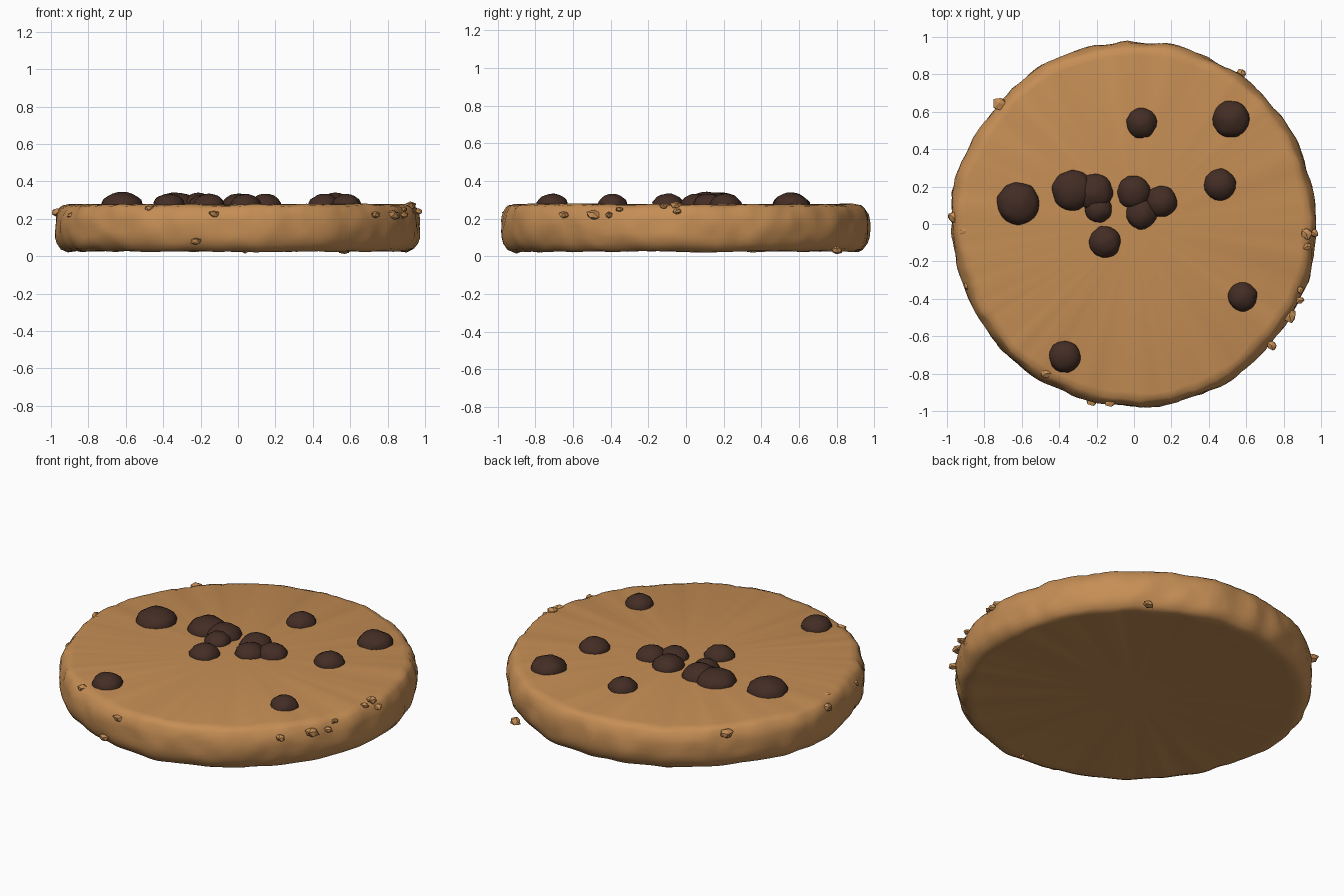
import bpy, bmesh, math, random
from mathutils import Vector, noise

if "Cube" in bpy.data.objects:
    bpy.data.objects.remove(bpy.data.objects["Cube"])

random.seed(4)


def material(name, rgb):
    m = bpy.data.materials.new(name)
    m.diffuse_color = (*rgb, 1)
    m.use_nodes = True
    m.node_tree.nodes["Principled BSDF"].inputs["Base Color"].default_value = m.diffuse_color
    return m


dough = material("baked dough", (0.56, 0.27, 0.09))
chocolate = material("dark chocolate", (0.056, 0.026, 0.018))


def finish(bm, name, mat, smooth=True):
    bmesh.ops.recalc_face_normals(bm, faces=bm.faces)
    for f in bm.faces:
        f.smooth = smooth
    me = bpy.data.meshes.new(name)
    bm.to_mesh(me)
    bm.free()
    me.materials.append(mat)
    ob = bpy.data.objects.new(name, me)
    bpy.context.collection.objects.link(ob)
    return ob


# Cookie body: lumpy rounded rim, closed by a fan at top and bottom
profile = [(0.87, 0.03), (0.91, 0.026), (0.94, 0.04), (0.96, 0.07), (0.97, 0.10),
           (0.973, 0.13), (0.973, 0.16), (0.971, 0.19), (0.965, 0.22),
           (0.95, 0.25), (0.935, 0.266), (0.90, 0.275)]
N = 180
bm = bmesh.new()
rings = []
for r, z in profile:
    ring = []
    for i in range(N):
        a = 2 * math.pi * i / N
        p = Vector((r * math.cos(a), r * math.sin(a), z))
        wide = noise.noise(Vector((p.x * 3, p.y * 3, 0.5)))
        fine = noise.noise(p * 9)
        grain = noise.noise(p * 22)
        rr = r + 0.014 * wide + 0.012 * fine + 0.005 * grain
        zz = z + 0.008 * noise.noise(p * 6 + Vector((7, 2, 5))) + 0.004 * grain
        ring.append(bm.verts.new((rr * math.cos(a), rr * math.sin(a), zz)))
    rings.append(ring)
for lo, hi in zip(rings, rings[1:]):
    for i in range(N):
        j = (i + 1) % N
        bm.faces.new((lo[i], lo[j], hi[j], hi[i]))
for ring, z in ((rings[0], 0.03), (rings[-1], 0.275)):
    hub = bm.verts.new((0, 0, z))
    for i in range(N):
        bm.faces.new((hub, ring[i], ring[(i + 1) % N]))
finish(bm, "cookie_body", dough)

# Chocolate chips: slightly lumpy domes sunk in the top (x, y, radius)
chips = [(0.04, 0.54, 0.082), (0.52, 0.56, 0.10), (0.46, 0.21, 0.085),
         (-0.62, 0.11, 0.115), (-0.33, 0.18, 0.11), (-0.21, 0.17, 0.10),
         (-0.19, 0.08, 0.072), (0.0, 0.17, 0.09), (0.145, 0.12, 0.085),
         (0.04, 0.055, 0.083), (-0.155, -0.095, 0.085), (0.58, -0.39, 0.08),
         (-0.37, -0.71, 0.086)]
for k, (x, y, r) in enumerate(chips):
    bm = bmesh.new()
    bmesh.ops.create_icosphere(bm, subdivisions=3, radius=1)
    for v in bm.verts:
        s = 1 + 0.09 * noise.noise(v.co * 2.2 + Vector((k * 5.3, 0, 0)))
        v.co = Vector((x + v.co.x * r * s, y + v.co.y * r * s,
                       0.268 + v.co.z * s * (0.04 + 0.3 * r)))
    finish(bm, f"chocolate_chip_{k + 1}", chocolate)

# Crumbs: small angular bits on the rim (x, y, z, size)
crumbs = [(-0.72, 0.645, 0.24, 0.04), (0.57, 0.80, 0.03, 0.03),
          (-0.965, 0.035, 0.235, 0.032), (-0.91, -0.04, 0.265, 0.022),
          (0.92, -0.05, 0.27, 0.035), (0.965, -0.05, 0.24, 0.025),
          (0.925, -0.12, 0.265, 0.022), (-0.89, -0.33, 0.22, 0.024),
          (0.89, -0.35, 0.25, 0.022), (0.885, -0.41, 0.22, 0.024),
          (0.83, -0.49, 0.22, 0.042), (0.735, -0.65, 0.22, 0.027),
          (-0.47, -0.80, 0.255, 0.03), (-0.225, -0.945, 0.08, 0.028),
          (-0.13, -0.95, 0.225, 0.03), (0.04, -0.90, 0.035, 0.025)]
for k, (x, y, z, size) in enumerate(crumbs):
    bm = bmesh.new()
    bmesh.ops.create_icosphere(bm, subdivisions=1, radius=size)
    for v in bm.verts:
        v.co = v.co * random.uniform(0.75, 1.2)
        v.co.z *= 0.75
        v.co += Vector((x, y, z))
        v.co.z = max(v.co.z, 0.003)
    finish(bm, f"crumb_{k + 1}", dough, smooth=False)
